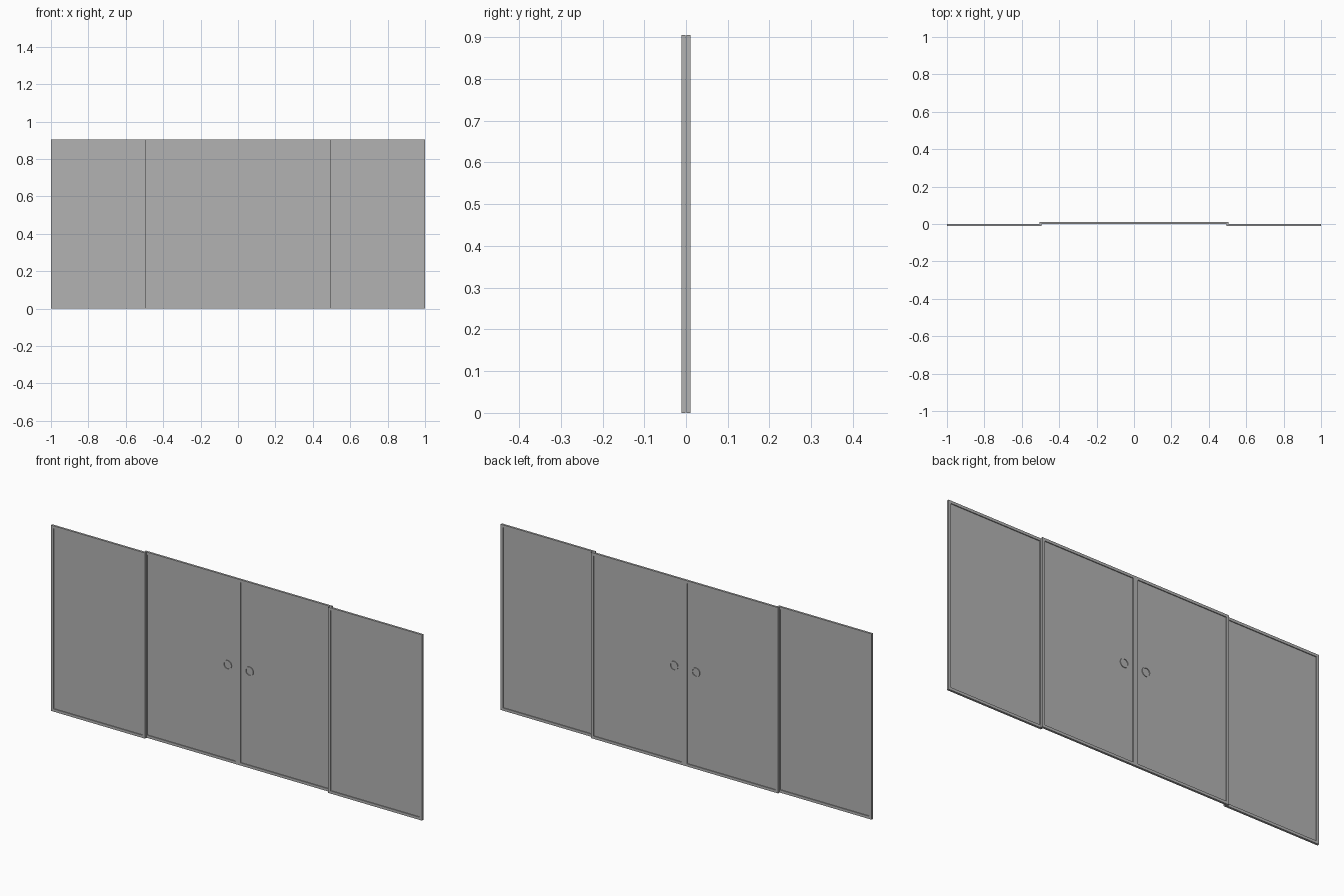
import bpy
import bmesh
import math

if "Cube" in bpy.data.objects:
    bpy.data.objects.remove(bpy.data.objects["Cube"])

H = 0.905       # door height
T = 0.0105      # frame depth
W = 0.013       # frame member width
Y_FRONT = -0.006   # track of the outer fixed panels
Y_BACK = 0.006     # track of the sliding doors

grey = bpy.data.materials.new("grey")
grey.diffuse_color = (0.45, 0.45, 0.45, 1)
grey.use_nodes = True
grey.node_tree.nodes["Principled BSDF"].inputs["Base Color"].default_value = grey.diffuse_color


def finish(name, bm):
    """Turn a bmesh into a named, coloured object."""
    bmesh.ops.recalc_face_normals(bm, faces=bm.faces)
    me = bpy.data.meshes.new(name)
    bm.to_mesh(me)
    bm.free()
    me.materials.append(grey)
    ob = bpy.data.objects.new(name, me)
    bpy.context.collection.objects.link(ob)
    return ob


def box(bm, x0, x1, y0, y1, z0, z1):
    vs = bmesh.ops.create_cube(bm, size=1)["verts"]
    for v in vs:
        v.co = (x1 if v.co.x > 0 else x0,
                y1 if v.co.y > 0 else y0,
                z1 if v.co.z > 0 else z0)


def panel(name, x0, x1, y):
    """One door leaf: a mitre-free frame extruded around a thin pane."""
    bm = bmesh.new()
    outer = [(x0, 0), (x1, 0), (x1, H), (x0, H)]
    inner = [(x0 + W, W), (x1 - W, W), (x1 - W, H - W), (x0 + W, H - W)]
    rings = [[bm.verts.new((px, yy, pz)) for px, pz in loop]
             for loop, yy in ((outer, y - T / 2), (inner, y - T / 2),
                              (inner, y + T / 2), (outer, y + T / 2))]
    for r in range(4):
        a, b = rings[r], rings[(r + 1) % 4]
        for i in range(4):
            j = (i + 1) % 4
            bm.faces.new((a[i], a[j], b[j], b[i]))
    finish(name + "_frame", bm)

    bm = bmesh.new()
    box(bm, x0 + W, x1 - W, y - 0.001, y + 0.001, W, H - W)
    finish(name + "_pane", bm)


def ring_pull(name, x, z, r_out=0.022, r_in=0.018, depth=0.0085, n=32):
    """Round finger pull: short tube passing through the pane."""
    bm = bmesh.new()
    section = [(r_out, -depth / 2), (r_out, depth / 2),
               (r_in, depth / 2), (r_in, -depth / 2)]
    loops = []
    for k in range(n):
        t = 2 * math.pi * k / n
        loops.append([bm.verts.new((x + r * math.cos(t), Y_BACK + d,
                                    z + r * math.sin(t))) for r, d in section])
    for k in range(n):
        a, b = loops[k], loops[(k + 1) % n]
        for i in range(4):
            j = (i + 1) % 4
            bm.faces.new((a[i], a[j], b[j], b[i]))
    ob = finish(name, bm)
    bpy.context.view_layer.objects.active = ob
    ob.select_set(True)
    bpy.ops.object.shade_smooth_by_angle()
    ob.select_set(False)


# Outer fixed panels, inner sliding doors and their pulls
for side, s in (("left", -1), ("right", 1)):
    panel(side + "_fixed_panel", *sorted((s * 1.0, s * 0.494)), Y_FRONT)
    panel(side + "_sliding_door", *sorted((s * 0.504, 0.0)), Y_BACK)
    ring_pull(side + "_ring_pull", s * 0.059, 0.47)
